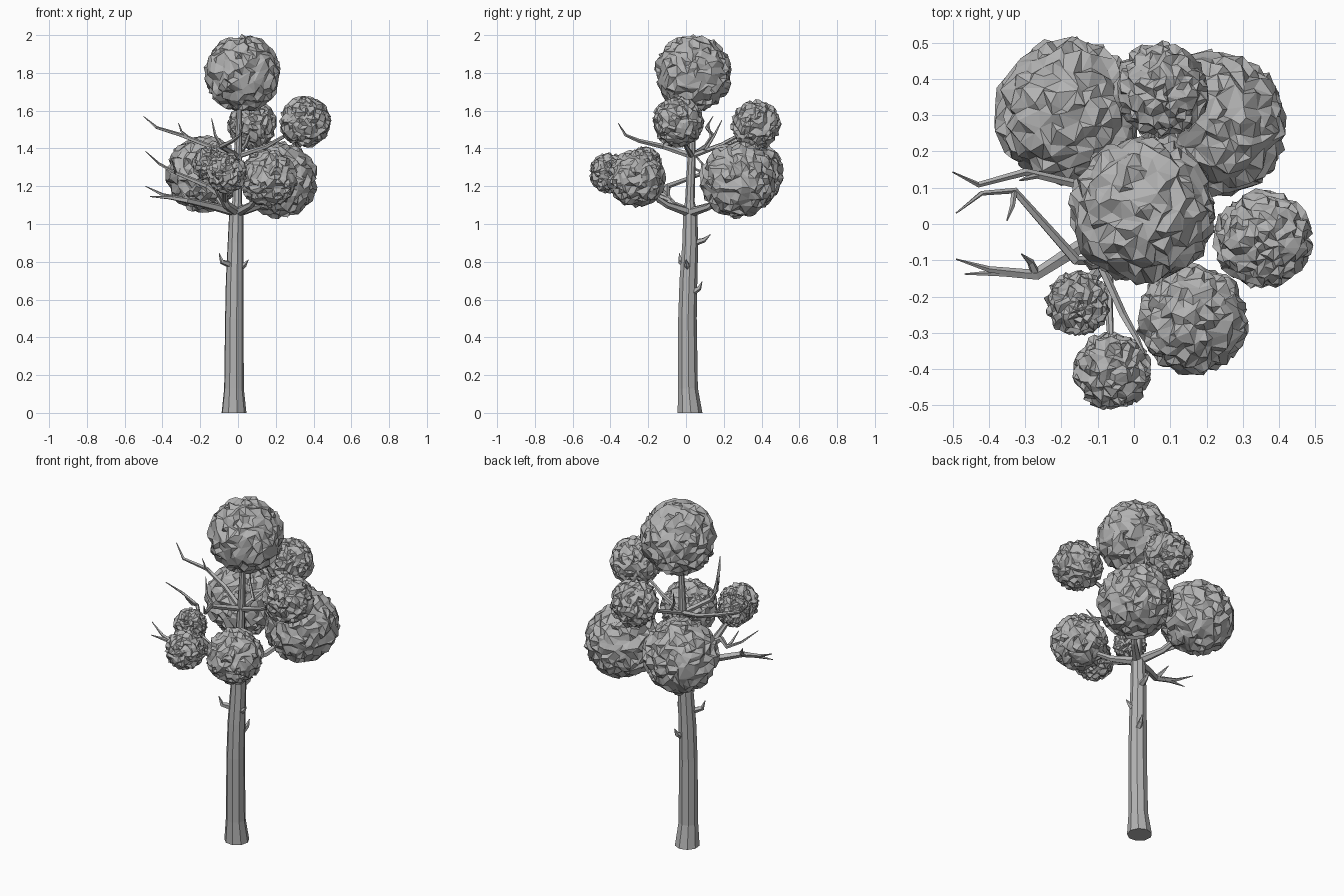
import bpy, bmesh, math, random
from mathutils import Vector

random.seed(7)

grey = bpy.data.materials.new("plain grey")
grey.diffuse_color = (0.45, 0.45, 0.45, 1)


def finish(name, bm):
    bmesh.ops.recalc_face_normals(bm, faces=bm.faces)
    mesh = bpy.data.meshes.new(name)
    bm.to_mesh(mesh)
    bm.free()
    mesh.materials.append(grey)
    obj = bpy.data.objects.new(name, mesh)
    bpy.context.collection.objects.link(obj)
    return obj


def limb(name, path, sides):
    """Faceted tube through (x, y, z, radius) points."""
    bm = bmesh.new()
    pts = [Vector(p[:3]) for p in path]
    side = None
    rings = []
    for i, p in enumerate(pts):
        d = (pts[min(i + 1, len(pts) - 1)] - pts[max(i - 1, 0)]).normalized()
        if i == 0 and len(path) > 5:
            d = Vector((0, 0, 1))          # flat cut at the trunk foot
        if side is None:
            side = d.orthogonal()
        side = (side - d * side.dot(d)).normalized()
        up = d.cross(side)
        rings.append([bm.verts.new(p + path[i][3] * (
            side * math.cos(2 * math.pi * k / sides) +
            up * math.sin(2 * math.pi * k / sides))) for k in range(sides)])
    for a, b in zip(rings, rings[1:]):
        for k in range(sides):
            n = (k + 1) % sides
            bm.faces.new((a[k], a[n], b[n], b[k]))
    bm.faces.new(rings[0])
    bm.faces.new(rings[-1])
    return finish(name, bm)


def foliage(name, x, y, z, r):
    """Rough leafy ball: icosphere with every vertex knocked about."""
    bm = bmesh.new()
    bmesh.ops.create_icosphere(bm, subdivisions=4, radius=1)
    depth = 0.10 + 0.012 / r
    for v in bm.verts:
        jig = Vector([random.uniform(-0.055, 0.055) for _ in range(3)])
        v.co = (v.co + jig).normalized() * r * random.uniform(1.04 - depth, 1.03)
        v.co += Vector((x, y, z))
    obj = finish(name, bm)
    dec = obj.modifiers.new("irregular facets", 'DECIMATE')
    dec.ratio = 0.7
    return obj


# Trunk with flared foot and thin upper stem
limb("trunk", [
    (-.022, .02, 0, .067), (-.022, .01, .13, .053), (-.02, .007, .5, .050),
    (-.018, .012, .7, .048), (-.013, .022, .9, .043), (-.01, .022, 1.06, .038),
    (-.005, .02, 1.12, .026), (.0, .03, 1.37, .022), (.01, .035, 1.7, .012)], 9)

# Broken stubs on the trunk
for i, (a, b, c) in enumerate([
        ((-.04, 0, .785), (-.085, -.03, .80), (-.1, -.035, .845)),
        ((-.01, .04, .90), (0, .095, .915), (0, .13, .945)),
        ((0, .035, .64), (.01, .07, .66), (.015, .085, .695)),
        ((.01, .01, .77), (.035, .005, .785), (.055, 0, .81))]):
    limb("stub_%d" % (i + 1), [a + (.02,), b + (.013,), c + (.002,)], 5)

# Living branches that carry the foliage
low, high = (-.005, .02, 1.06, .026), (0, .03, 1.36, .016)
for name, path in {
    "branch_back_right": [low, (.1, .12, 1.09, .018), (.21, .26, 1.2, .010)],
    "branch_front_right": [low, (.07, -.1, 1.10, .018), (.15, -.25, 1.2, .010)],
    "branch_back_left": [low, (-.08, .14, 1.10, .018), (-.17, .29, 1.22, .010)],
    "branch_front_left": [low, (-.06, -.07, 1.10, .022), (-.1, -.13, 1.17, .018),
                          (-.16, -.21, 1.30, .008)],
    "branch_front": [(-.07, -.08, 1.12, .016), (-.07, -.22, 1.18, .012),
                     (-.06, -.39, 1.26, .007)],
    "branch_high_right": [high, (.15, .0, 1.41, .012), (.34, -.04, 1.52, .007)],
    "branch_high_back": [high, (.04, .19, 1.42, .012), (.07, .35, 1.51, .007)],
}.items():
    limb(name, path, 6)

# Bare branches and their forked twigs
for name, path in {
    "bare_low": [low, (-.16, -.07, 1.10, .020), (-.27, -.14, 1.125, .017),
                 (-.36, -.135, 1.14, .011), (-.467, -.138, 1.145, .002)],
    "bare_low_twig_long": [(-.27, -.14, 1.125, .014), (-.40, -.125, 1.155, .009),
                           (-.49, -.097, 1.20, .002)],
    "bare_low_twig_short": [(-.27, -.14, 1.125, .014), (-.285, -.105, 1.15, .010),
                            (-.31, -.083, 1.19, .002)],
    "bare_middle": [(-.08, -.1, 1.14, .018), (-.16, -.10, 1.2, .015),
                    (-.33, .092, 1.27, .010), (-.42, .085, 1.32, .007),
                    (-.49, .03, 1.385, .002)],
    "bare_middle_twig": [(-.33, .092, 1.27, .009), (-.335, .05, 1.29, .007),
                         (-.35, .01, 1.34, .002)],
    "bare_high_left": [high, (-.16, .11, 1.415, .013), (-.30, .143, 1.47, .011),
                       (-.43, .108, 1.51, .008), (-.5, .143, 1.57, .002)],
    "bare_high_left_twig": [(-.26, .135, 1.455, .009), (-.30, .125, 1.49, .006),
                            (-.315, .12, 1.535, .002)],
    "bare_high_front": [high, (-.09, -.12, 1.41, .014), (-.03, -.25, 1.44, .011),
                        (.01, -.32, 1.47, .008), (.03, -.36, 1.535, .002)],
    "bare_high_front_twig": [(-.085, -.11, 1.41, .011), (-.12, -.12, 1.47, .008),
                             (-.14, -.10, 1.56, .002)],
    "bare_high_back_twig": [(.03, .1, 1.39, .010), (-.03, .15, 1.47, .007),
                            (-.05, .19, 1.55, .002)],
}.items():
    limb(name, path, 5)

# Foliage balls
for name, ball in {
    "foliage_crown": (.025, .037, 1.797, .206),
    "foliage_high_right": (.355, -.042, 1.54, .138),
    "foliage_high_back": (.075, .37, 1.525, .133),
    "foliage_back_right": (.22, .275, 1.235, .205),
    "foliage_back_left": (-.18, .31, 1.265, .205),
    "foliage_front_right": (.162, -.262, 1.24, .155),
    "foliage_front_left": (-.155, -.22, 1.32, .092),
    "foliage_front": (-.06, -.405, 1.27, .11),
}.items():
    foliage(name, *ball)
